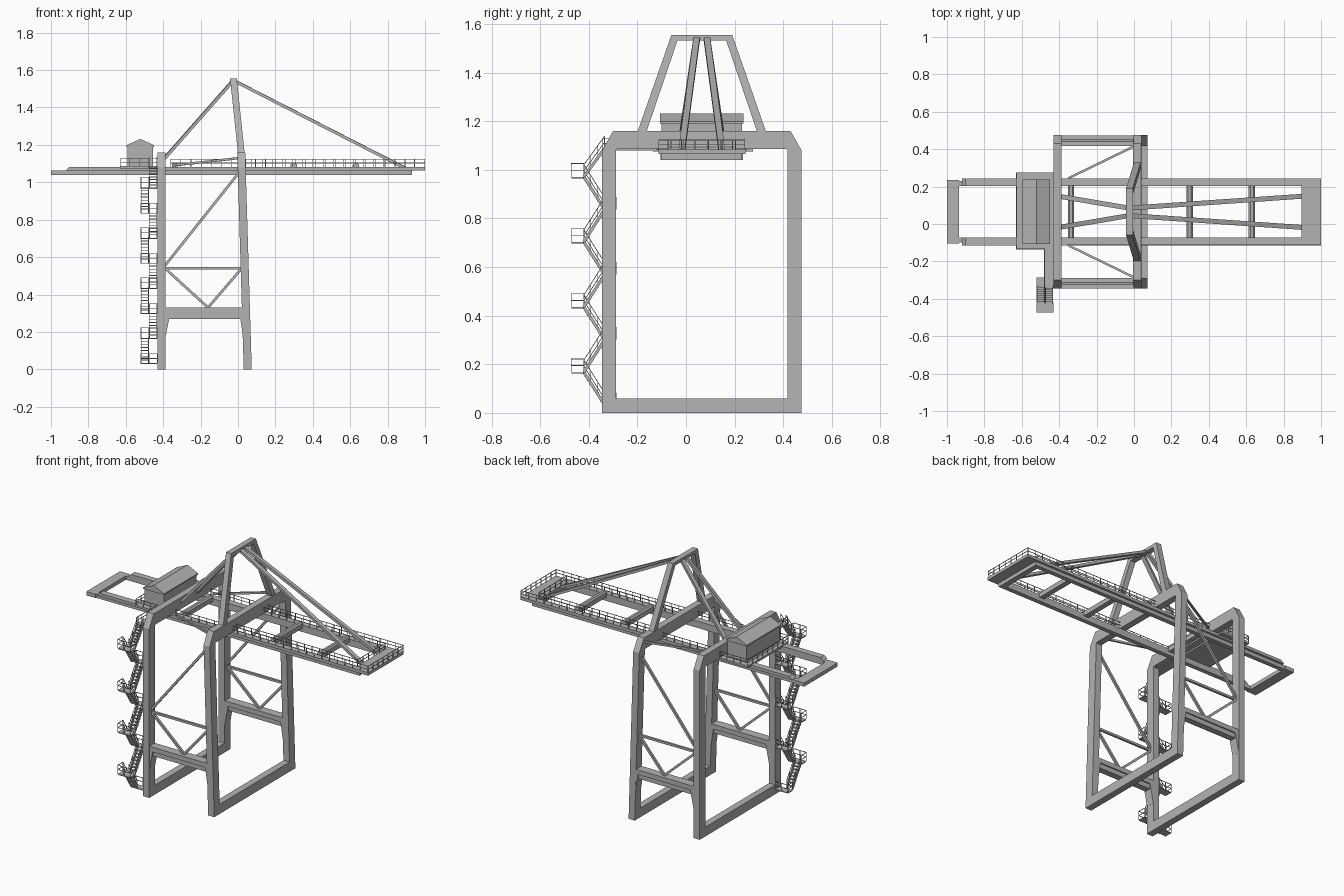
import bpy, bmesh
from mathutils import Vector, Matrix

if "Cube" in bpy.data.objects:
    bpy.data.objects.remove(bpy.data.objects["Cube"], do_unlink=True)

steel = bpy.data.materials.new("steel_grey")
steel.use_nodes = True
steel.diffuse_color = (0.45, 0.45, 0.45, 1)
steel.node_tree.nodes["Principled BSDF"].inputs["Base Color"].default_value = steel.diffuse_color

MID = 0.065      # y of the crane's plane of symmetry
DECK = 1.083     # top of the boom girders


class Part:
    """Collects simple solids into one mesh object."""
    def __init__(self, name):
        self.name, self.bm = name, bmesh.new()

    def bar(self, a, b, w, h=None):
        a, b = Vector(a), Vector(b)
        d = b - a
        m = (Matrix.Translation((a + b) / 2) @ d.to_track_quat('X', 'Z').to_matrix().to_4x4()
             @ Matrix.Diagonal((d.length, w, h or w, 1)))
        bmesh.ops.create_cube(self.bm, size=1, matrix=m)

    def box(self, x0, x1, y0, y1, z0, z1):
        m = (Matrix.Translation(((x0 + x1) / 2, (y0 + y1) / 2, (z0 + z1) / 2))
             @ Matrix.Diagonal((x1 - x0, y1 - y0, z1 - z0, 1)))
        bmesh.ops.create_cube(self.bm, size=1, matrix=m)

    def prism(self, xz, y0, y1):
        rings = [[self.bm.verts.new((x, y, z)) for x, z in xz] for y in (y0, y1)]
        self.bm.faces.new(rings[0])
        self.bm.faces.new(rings[1][::-1])
        for i in range(len(xz)):
            j = (i + 1) % len(xz)
            self.bm.faces.new((rings[0][i], rings[0][j], rings[1][j], rings[1][i]))

    def band(self, outer, inner, x_at, t, closed=True):
        # portal outline in yz, leaning along x with height
        n = len(outer)
        rows = [[self.bm.verts.new((x_at(z) + s * t / 2, y, z)) for y, z in loop]
                for loop, s in ((outer, -1), (outer, 1), (inner, 1), (inner, -1))]
        for i in range(n if closed else n - 1):
            j = (i + 1) % n
            for k in range(4):
                p, q = rows[k], rows[(k + 1) % 4]
                self.bm.faces.new((p[i], p[j], q[j], q[i]))
        if not closed:
            for i in (0, n - 1):
                self.bm.faces.new([r[i] for r in rows])

    def rail(self, points, h=0.04, gap=0.054, t=0.003):
        up = Vector((0, 0, h))
        for a, b in zip(points, points[1:]):
            a, b = Vector(a), Vector(b)
            n = max(1, round((b - a).length / gap))
            for i in range(n + 1):
                p = a.lerp(b, i / n)
                self.bar(p, p + up, t)
            for f in (0.5, 1):
                self.bar(a + up * f, b + up * f, t)

    def finish(self):
        bmesh.ops.recalc_face_normals(self.bm, faces=self.bm.faces)
        me = bpy.data.meshes.new(self.name)
        self.bm.to_mesh(me)
        self.bm.free()
        me.materials.append(steel)
        ob = bpy.data.objects.new(self.name, me)
        bpy.context.collection.objects.link(ob)


def mirrored(half):
    """Full outline from its +y half, given as offsets from the symmetry plane."""
    return [(MID + y, z) for y, z in half] + [(MID - y, z) for y, z in reversed(half)]


# Portal frames: upright rear one and leaning front one
outer = mirrored([(0.41, 0), (0.41, 1.08), (0.365, 1.16)])
inner = mirrored([(0.353, 0.06), (0.353, 1.08), (0.348, 1.085)])
for name, x_at in (("rear_portal", lambda z: -0.408), ("front_portal", lambda z: 0.052 - 0.03 * z)):
    p = Part(name)
    p.band(outer, inner, x_at, 0.043)
    p.finish()

# Mast on top of the front portal
p = Part("mast")
p.band(mirrored([(0.265, 1.155), (0.125, 1.555)]), mirrored([(0.228, 1.155), (0.1, 1.532)]),
       lambda z: 0.017 - 0.105 * (z - 1.16), 0.036, closed=False)
p.finish()

# Side beams with haunches, and side bracing
beams, braces = Part("side_beams"), Part("side_braces")
for s in (-1, 1):
    y = MID + s * 0.381
    beams.box(-0.39, 0.03, y - 0.028, y + 0.028, 0.3, 0.33)
    beams.box(-0.39, 0.03, y - 0.02, y + 0.02, 0.27, 0.3)
    beams.prism([(-0.39, 0.18), (-0.386, 0.18), (-0.362, 0.3), (-0.39, 0.3)], y - 0.028, y + 0.028)
    beams.prism([(0.03, 0.18), (0.026, 0.18), (0.008, 0.3), (0.03, 0.3)], y - 0.028, y + 0.028)
    for a, b in (((-0.39, 0.54), (0.02, 0.54)), ((-0.39, 0.54), (-0.16, 0.33)),
                 ((-0.16, 0.33), (0.02, 0.54)), ((-0.39, 0.555), (0.0, 1.045))):
        braces.bar((a[0], y, a[1]), (b[0], y, b[1]), 0.014)
    braces.bar((-0.35, MID + s * 0.18, 1.09), (0.01, MID + s * 0.355, 1.13), 0.012)
beams.finish()
braces.finish()

# Boom: two-layer girders, end pieces and cross beams
p = Part("boom")
for s in (-1, 1):
    a, b, c = (MID + s * o for o in (0.137, 0.165, 0.179))
    p.box(-1, 0.93, min(a, b), max(a, b), 1.04, 1.064)
    p.prism([(-0.92, 1.064), (1, 1.064), (1, DECK), (-0.9, DECK)], min(a, c), max(a, c))
p.box(-1, -0.935, MID - 0.17, MID + 0.17, 1.04, 1.064)
p.box(0.895, 1, MID - 0.179, MID + 0.179, 1.064, DECK)
p.box(0.895, 0.93, MID - 0.165, MID + 0.165, 1.04, 1.064)
for x in (-0.337, 0.298, 0.63):
    p.prism([(x - 0.017, 1.064), (x + 0.017, 1.064), (x + 0.017, 1.093),
             (x + 0.008, 1.102), (x - 0.008, 1.102), (x - 0.017, 1.093)], MID - 0.14, MID + 0.14)
p.finish()

# Stays from the mast head to the boom tip and the rear portal
p = Part("stays")
for s in (-1, 1):
    top = (-0.025, MID + s * 0.02, 1.545)
    p.bar(top, (0.895, MID + s * 0.083, 1.075), 0.026, 0.016)
    p.bar(top, (-0.4, MID + s * 0.083, 1.12), 0.026, 0.016)
p.finish()

# Boom railings
p = Part("boom_railings")
for s in (-1, 1):
    y = MID + s * 0.177
    p.rail([(-0.36, y, DECK), (0.998, y, DECK)])
    p.rail([(0.04, MID + s * 0.139, DECK), (0.897, MID + s * 0.139, DECK)])
for x in (0.897, 0.998):
    half = 0.139 if x < 0.9 else 0.177
    p.rail([(x, MID - half, DECK), (x, MID + half, DECK)])
p.finish()

# Machinery platform and house
p = Part("machinery_platform")
p.box(-0.63, -0.43, -0.135, 0.275, 1.075, 1.088)
p.box(-0.48, -0.43, -0.345, -0.135, 1.08, 1.088)
p.rail([(-0.43, 0.273, 1.088), (-0.628, 0.273, 1.088), (-0.628, -0.133, 1.088),
        (-0.478, -0.133, 1.088), (-0.478, -0.343, 1.088)])
p.finish()
p = Part("machinery_house")
p.box(-0.59, -0.455, -0.1, 0.23, 1.088, 1.195)
p.prism([(-0.597, 1.19), (-0.448, 1.19), (-0.448, 1.198), (-0.522, 1.232), (-0.597, 1.198)], -0.107, 0.237)
p.finish()

# Zigzag stair tower beside the rear portal
p = Part("stair_tower")
X0, X1, X2 = -0.52, -0.475, -0.432
IN_Y, OUT_Y, RISE = -0.335, -0.42, 0.134


def flight(xa, xb, low, high):
    low, high = Vector((0, *low)), Vector((0, *high))
    for x in (xa + 0.003, xb - 0.003):
        off = Vector((x, 0, 0))
        p.bar(low + off, high + off, 0.004, 0.012)
        p.rail([low + off, high + off], 0.05, 0.05)
    for i in range(1, 8):
        c = low.lerp(high, i / 8)
        p.box(xa, xb, c.y - 0.008, c.y + 0.008, c.z - 0.002, c.z + 0.002)


for k in range(4):
    z = 0.033 + 2 * RISE * k
    zo = z + RISE
    p.box(X0, X2, IN_Y, -0.287, z - 0.004, z)
    p.rail([(X0, IN_Y, z), (X0, -0.287, z), (X2, -0.287, z)], 0.05, 0.045)
    p.box(X0, X2, -0.472, OUT_Y, zo - 0.006, zo)
    p.rail([(X0, OUT_Y, zo), (X0, -0.472, zo), (X2, -0.472, zo), (X2, OUT_Y, zo)], 0.055, 0.045)
    flight(X0, X1, (IN_Y, z), (OUT_Y, zo))
    flight(X1, X2, (OUT_Y, zo), (IN_Y, 1.088 if k == 3 else zo + RISE))
p.finish()
